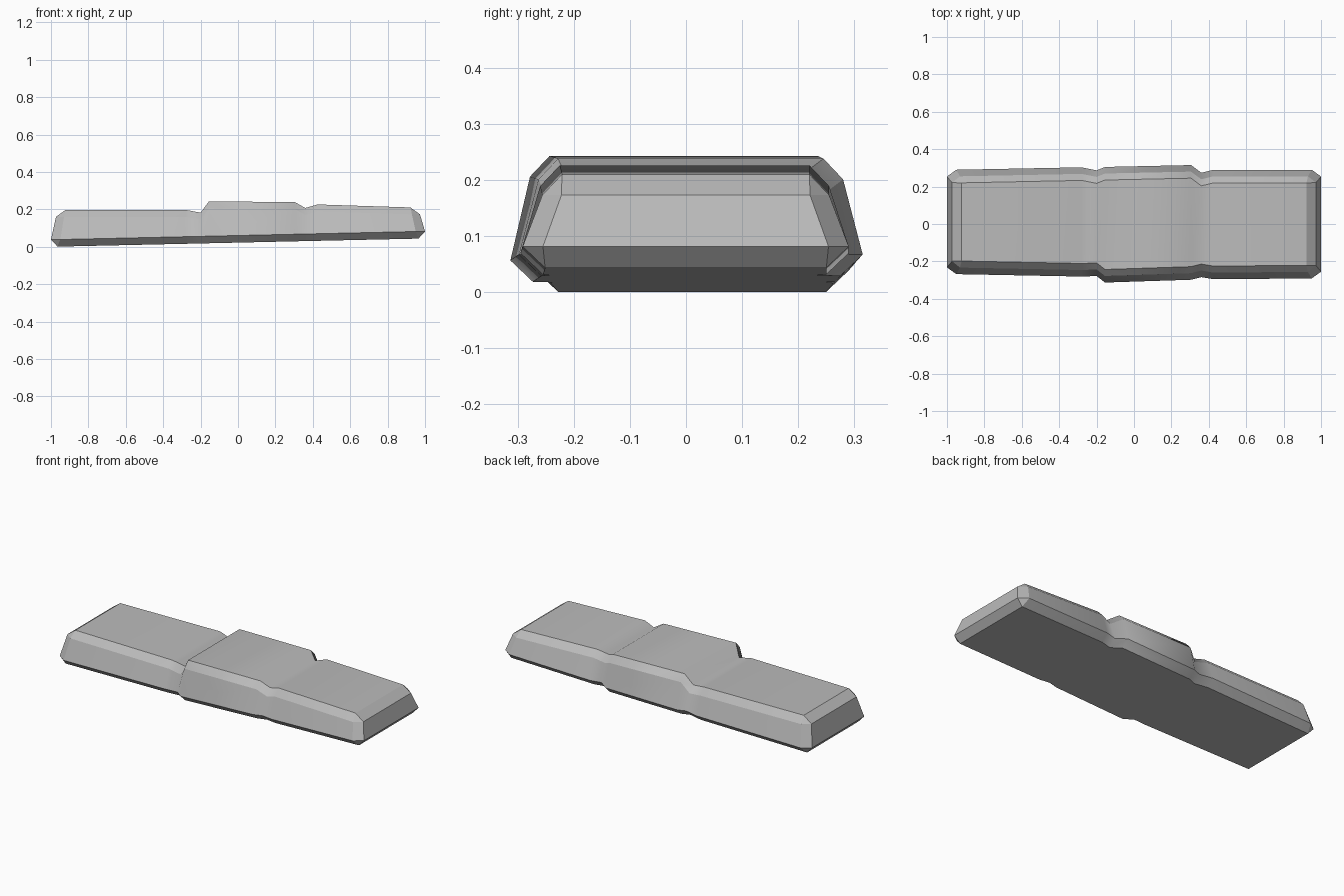
import bpy
import bmesh

cube = bpy.data.objects.get("Cube")
if cube:
    bpy.data.objects.remove(cube, do_unlink=True)

grey = bpy.data.materials.new("mid_grey")
grey.use_nodes = True
grey.diffuse_color = (0.5, 0.5, 0.5, 1)
grey.node_tree.nodes["Principled BSDF"].inputs["Base Color"].default_value = (0.5, 0.5, 0.5, 1)

# Stations along the slab: x, top height, front and back half widths
STATIONS = [
    (-0.95, 0.197, 0.268, 0.29),
    (-0.28, 0.197, 0.281, 0.303),
    (-0.20, 0.182, 0.278, 0.287),
    (-0.155, 0.243, 0.313, 0.305),
    (0.305, 0.238, 0.298, 0.315),
    (0.36, 0.207, 0.284, 0.274),
    (0.425, 0.226, 0.295, 0.29),
    (0.95, 0.21, 0.291, 0.29),
]


def base_z(x):
    """Height of the gently sloping underside."""
    return 0.022 + 0.0225 * x


bm = bmesh.new()


def ring(x, top, front, back, end):
    """Eight points round the slab; end shifts each level for the end bevel."""
    half = [
        (0.04, base_z(x), 0.015),
        (0.0, base_z(x) + 0.038, 0.0),
        (0.035, top - 0.037, -0.02),
        (0.07, top, -0.028),
    ]
    left = [bm.verts.new((x + end * dx, -front + inset, z)) for inset, z, dx in half]
    right = [bm.verts.new((x + end * dx, back - inset, z)) for inset, z, dx in half]
    return left + right[::-1]


# Long body, lofted between the stations
rings = []
for i, (x, top, front, back) in enumerate(STATIONS):
    end = -1 if i == 0 else 1 if i == len(STATIONS) - 1 else 0
    rings.append(ring(x, top, front, back, end))
for a, b in zip(rings, rings[1:]):
    for k in range(8):
        j = (k + 1) % 8
        bm.faces.new((a[k], a[j], b[j], b[k]))


# Sloped end faces with cut corners
def bevelled_end(r, end):
    def cap_point(k, dx, inset):
        co = r[k].co
        side = -1 if co.y < 0 else 1
        return bm.verts.new((co.x + end * dx, co.y - side * inset, co.z))

    low = [cap_point(1, 0.05, 0.036), cap_point(6, 0.05, 0.036)]
    high = [cap_point(2, 0.043, 0.034), cap_point(5, 0.043, 0.034)]
    for s, (b, w, h, t) in enumerate(((0, 1, 2, 3), (7, 6, 5, 4))):
        bm.faces.new((r[b], r[w], low[s]))
        bm.faces.new((r[w], r[h], high[s], low[s]))
        bm.faces.new((r[h], r[t], high[s]))
    bm.faces.new((r[0], r[7], low[1], low[0]))
    bm.faces.new((low[0], low[1], high[1], high[0]))
    bm.faces.new((high[0], high[1], r[4], r[3]))


bevelled_end(rings[0], -1)
bevelled_end(rings[-1], 1)
bmesh.ops.recalc_face_normals(bm, faces=bm.faces[:])

# Smooth along the length, crisp along every bevel
for face in bm.faces:
    face.smooth = True
for edge in bm.edges:
    edge.smooth = False
for r in rings[1:-1]:
    for k in range(8):
        bm.edges.get((r[k], r[(k + 1) % 8])).smooth = True

mesh = bpy.data.meshes.new("stepped_slab")
bm.to_mesh(mesh)
bm.free()
mesh.materials.append(grey)
slab = bpy.data.objects.new("stepped_slab", mesh)
bpy.context.scene.collection.objects.link(slab)
